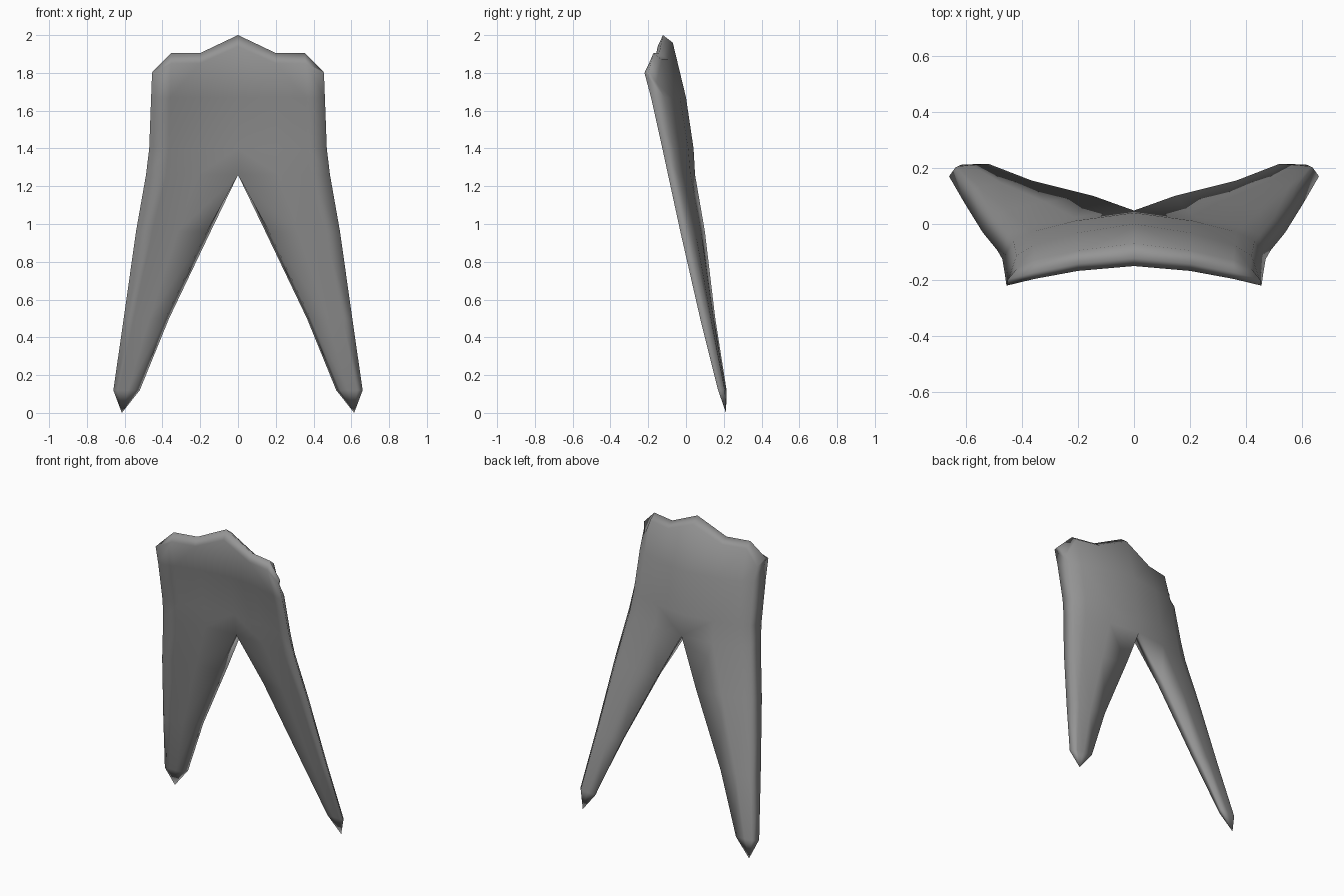
import bpy, bmesh

cube = bpy.data.objects.get("Cube")
if cube:
    bpy.data.objects.remove(cube, do_unlink=True)

grey = bpy.data.materials.new("cloth_grey")
grey.use_nodes = True
colour = (0.3, 0.3, 0.3, 1)
grey.diffuse_color = colour
grey.node_tree.nodes["Principled BSDF"].inputs["Base Color"].default_value = colour

# Half cross-sections: height, inner x, outer x, inner back y, outer front y, thickness
ROWS = [
    (1.80, 0.0, 0.455, -0.07, -0.22, 0.08),
    (1.67, 0.0, 0.46, 0.0, -0.185, 0.09),
    (1.40, 0.0, 0.47, 0.04, -0.125, 0.08),
    (1.26, 0.0, 0.487, 0.048, -0.095, 0.07),
    (0.96, 0.145, 0.54, 0.10, -0.03, 0.07),
    (0.50, 0.365, 0.605, 0.155, 0.075, 0.06),
    (0.12, 0.52, 0.66, 0.215, 0.17, 0.04),
]
COLUMNS = (0.0, 0.44, 0.78, 1.0)
TOP_FRONT = (1.94, 1.85, 1.85, 1.80)
TOP_BACK = (1.96, 1.87, 1.87, 1.75)
RIDGE = (2.0, 1.905, 1.905, 1.81)


def section(bm, row, top):
    """Front points from inner to outer, then back points from outer to inner."""
    z, x_in, x_out, y_back, y_out, thick = row
    front, back = [], []
    for i, t in enumerate(COLUMNS):
        x = x_in + (x_out - x_in) * t
        y0 = y_back - thick
        y = y0 + (y_out - y0) * t ** 1.7
        inset = 0.02 if x_in and i == 0 else 0
        front.append(bm.verts.new((x + inset, y, TOP_FRONT[i] if top else z)))
        wall = 0.04 * min(1, thick / 0.07) if i == 3 else 0
        back.append(bm.verts.new((x - wall, y + thick * (1 - 0.2 * t),
                                  TOP_BACK[i] if top else z)))
    return front + back[::-1]


bm = bmesh.new()
rings = [section(bm, row, k == 0) for k, row in enumerate(ROWS)]
n = len(rings[0])

# Front, outer edge and back skins; inner leg walls below the fork
for k, (a, b) in enumerate(zip(rings, rings[1:])):
    for i in range(n if k >= 3 else n - 1):
        j = (i + 1) % n
        bm.faces.new((a[i], b[i], b[j], a[j]))

# Ridge along the upper hem
top = rings[0]
ridge = []
for i, z in enumerate(RIDGE):
    f, b = top[i], top[n - 1 - i]
    p = f.co.lerp(b.co, 0.35)
    ridge.append(bm.verts.new((f.co.x - (0.005 if i == 3 else 0), p.y, z)))
for i in range(3):
    bm.faces.new((top[i], top[i + 1], ridge[i + 1], ridge[i]))
    bm.faces.new((ridge[i], ridge[i + 1], top[n - 2 - i], top[n - 1 - i]))
bm.faces.new((top[3], top[4], ridge[3]))

# Pointed end of the tail
tip = bm.verts.new((0.615, 0.212, 0))
end = rings[-1]
for i in range(n):
    bm.faces.new((end[i], tip, end[(i + 1) % n]))

# Mirror to the other side and weld the middle
source = bm.verts[:] + bm.edges[:] + bm.faces[:]
copy = bmesh.ops.duplicate(bm, geom=source)["geom"]
for v in copy:
    if isinstance(v, bmesh.types.BMVert):
        v.co.x = -v.co.x
bmesh.ops.reverse_faces(bm, faces=[f for f in copy if isinstance(f, bmesh.types.BMFace)])
bmesh.ops.remove_doubles(bm, verts=bm.verts[:], dist=0.0005)
bmesh.ops.recalc_face_normals(bm, faces=bm.faces[:])

mesh = bpy.data.meshes.new("split_cape")
bm.to_mesh(mesh)
bm.free()
mesh.materials.append(grey)
mesh.shade_smooth()
cape = bpy.data.objects.new("split_cape", mesh)
bpy.context.collection.objects.link(cape)
